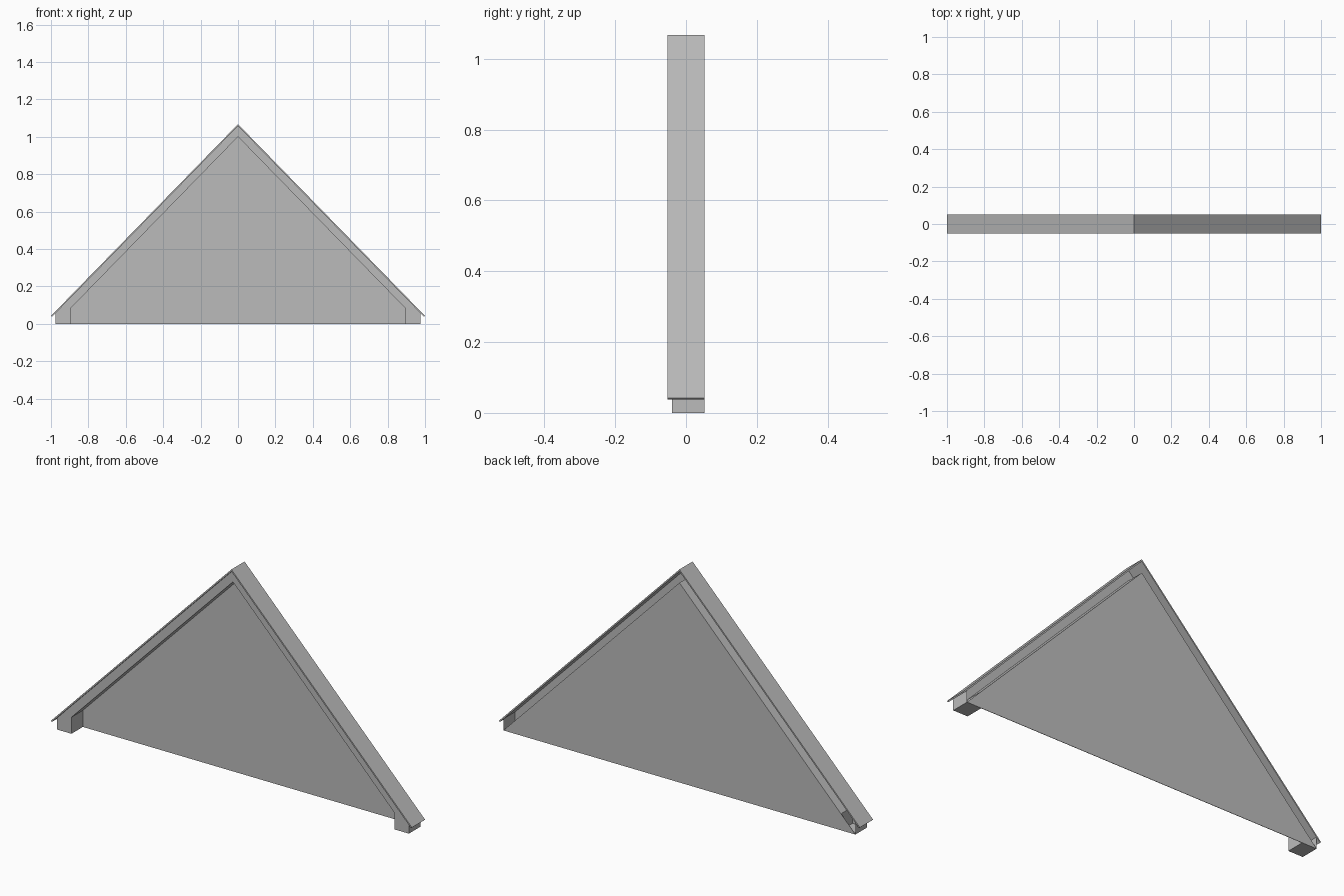
import bpy, bmesh

old = bpy.data.objects.get("Cube")
if old:
    bpy.data.objects.remove(old, do_unlink=True)

GREY = (0.5, 0.5, 0.5, 1)
mat = bpy.data.materials.new("plain_grey")
mat.use_nodes = True
mat.diffuse_color = GREY
mat.node_tree.nodes["Principled BSDF"].inputs["Base Color"].default_value = GREY

SLOPE = 1.025    # rise of the gable per unit of width
RIDGE = 1.067    # top of the roof
UNDER = 1.057    # underside of the roof at the ridge
SOFFIT = 1.0     # peak of the soffit and of the wall panel
OUT, INN = 0.975, 0.895   # outer and inner sides of the eave boxes
BACK = 0.052


def height(peak, x):
    return peak - SLOPE * abs(x)


def mirrored(half):
    """Complete a right-hand profile (peak first) with its mirror image."""
    return half + [(-x, z) for x, z in reversed(half) if x > 0]


def prism(name, profile, front, back, drop=None):
    """Extrude an x-z profile along y; drop(face) picks faces left open."""
    bm = bmesh.new()
    ring_a = [bm.verts.new((x, front, z)) for x, z in profile]
    ring_b = [bm.verts.new((x, back, z)) for x, z in profile]
    bm.faces.new(ring_a)
    bm.faces.new(ring_b)
    for i in range(len(profile)):
        j = (i + 1) % len(profile)
        bm.faces.new((ring_a[i], ring_a[j], ring_b[j], ring_b[i]))
    bmesh.ops.recalc_face_normals(bm, faces=bm.faces[:])
    bm.normal_update()
    if drop:
        bmesh.ops.delete(bm, geom=[f for f in bm.faces if drop(f)], context='FACES')
    mesh = bpy.data.meshes.new(name)
    bm.to_mesh(mesh)
    bm.free()
    mesh.materials.append(mat)
    obj = bpy.data.objects.new(name, mesh)
    bpy.context.collection.objects.link(obj)
    return obj


# Thin roof sheet, cut square to the slope at the eaves
tip = 0.995
roof = [(0, RIDGE), (1, height(RIDGE, 1)), (tip, height(UNDER, tip))]
prism("roof_sheet", roof + [(0, UNDER)] + [(-x, z) for x, z in reversed(roof[1:])],
      -BACK, BACK)

# Fascia, soffit and boxed eaves as one shell, open at the back and under the roof
outer = [(0, UNDER), (OUT, height(UNDER, OUT)), (OUT, 0), (INN, 0),
         (INN, height(SOFFIT, INN)), (0, SOFFIT)]
shell = outer + [(-x, z) for x, z in reversed(outer[1:-1])]
prism("fascia_and_boxed_eaves", shell, -0.04, BACK,
      lambda f: f.normal.y > 0.9 or f.normal.z > 0.5
      and f.calc_center_median().z > height(SOFFIT, f.calc_center_median().x) + 0.02)

# Triangular wall panel at the back
prism("gable_panel", mirrored([(0, SOFFIT), (SOFFIT / SLOPE, 0)]), 0.05, BACK)
